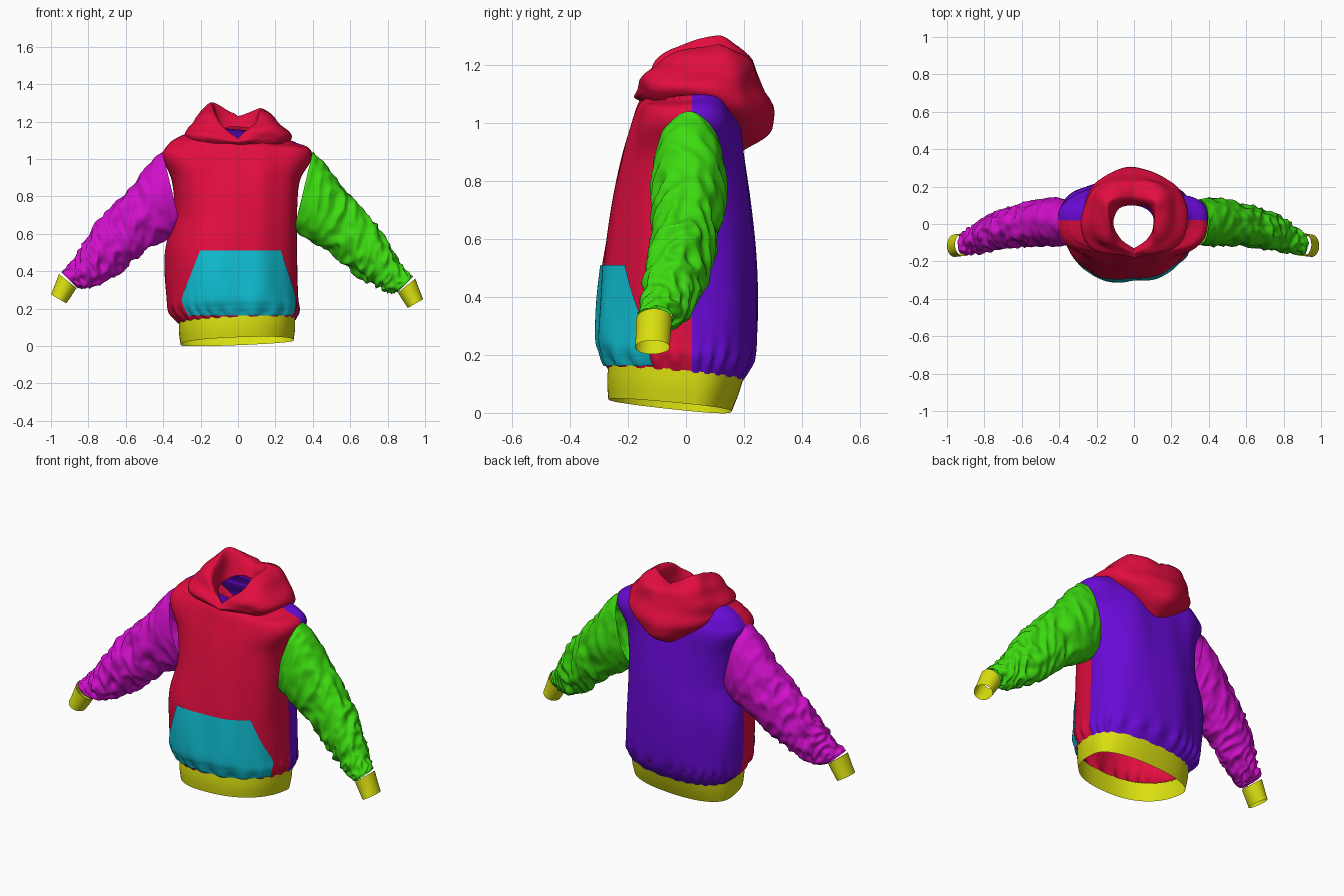
import bpy
import bmesh
from math import sin, cos, pi, exp, copysign
from mathutils import Vector, noise
from mathutils.bvhtree import BVHTree

cube = bpy.data.objects.get("Cube")
if cube:
    bpy.data.objects.remove(cube, do_unlink=True)


def material(name, *rgb):
    mat = bpy.data.materials.new(name)
    mat.use_nodes = True
    mat.diffuse_color = (*rgb, 1)
    mat.node_tree.nodes["Principled BSDF"].inputs["Base Color"].default_value = (*rgb, 1)
    return mat


red = material("crimson", .76, .004, .05)
purple = material("violet", .14, .003, .67)
green = material("green", .045, .7, .005)
magenta = material("magenta", .64, .005, .6)
cyan = material("cyan", .005, .53, .66)
yellow = material("yellow", .7, .74, .005)


def smooth(rows, count):
    """Catmull-Rom interpolation of rows of numbers."""
    result, last = [], len(rows) - 1
    for i in range(count):
        t = i / (count - 1) * last
        k = min(int(t), last - 1)
        f = t - k
        near = [rows[min(max(k + j, 0), last)] for j in (-1, 0, 1, 2)]
        result.append([
            b + f / 2 * (c - a + f * (2 * a - 5 * b + 4 * c - d + f * (3 * (b - c) + d - a)))
            for a, b, c, d in zip(*near)])
    return result


def skin(name, grid, mats, wrinkle=None, rule=None, wrap=True):
    """Sheet over a grid of points, pushed in and out by wrinkle(point, along, angle)."""
    bm = bmesh.new()
    verts = [[bm.verts.new(p) for p in row] for row in grid]
    n = len(grid[0])
    for i in range(len(grid) - 1):
        for j in range(n if wrap else n - 1):
            k = (j + 1) % n
            face = bm.faces.new((verts[i][j], verts[i][k], verts[i + 1][k], verts[i + 1][j]))
            face.smooth = True
            if rule:
                face.material_index = rule(j / n)
    bmesh.ops.recalc_face_normals(bm, faces=bm.faces)
    bm.normal_update()
    if wrinkle:
        moves = [(v, v.normal * wrinkle(v.co, i / (len(grid) - 1), 2 * pi * j / n))
                 for i, row in enumerate(verts) for j, v in enumerate(row)]
        for v, move in moves:
            v.co += move
    mesh = bpy.data.meshes.new(name)
    bm.to_mesh(mesh)
    bm.free()
    for mat in mats:
        mesh.materials.append(mat)
    obj = bpy.data.objects.new(name, mesh)
    bpy.context.collection.objects.link(obj)
    return obj


# Torso rings: height, centre x, half width, front y, back y, tilt, squareness
SEAM_Y = .02


def torso_ring(z, cx, half, front, back, tilt, power, n=160):
    ring = []
    for j in range(n):
        a = 2 * pi * j / n
        c, s = [copysign(abs(w) ** power, w) for w in (cos(a), sin(a))]
        x = cx + half * c
        y = SEAM_Y + s * (back - SEAM_Y if s > 0 else SEAM_Y - front)
        ring.append(Vector((x, y, z + tilt * (y - .4 * x))))
    return ring


torso_rows = [
    (.13, -.005, .31, -.268, .195, -.1, .85),
    (.19, -.02, .345, -.292, .225, -.08, .85),
    (.27, -.03, .35, -.304, .24, -.03, .85),
    (.5, -.035, .352, -.29, .24, 0, .85),
    (.7, -.01, .33, -.258, .228, 0, .85),
    (.88, -.01, .345, -.22, .205, 0, .8),
    (1, -.01, .4, -.185, .185, 0, .7),
    (1.06, -.01, .385, -.165, .16, 0, .7),
    (1.1, -.01, .31, -.15, .14, .1, .75),
    (1.13, -.01, .2, -.14, .12, .2, .9),
    (1.13, -.015, .12, -.135, .1, .25, 1),
]


def torso_wrinkle(p, along, a):
    gather = .009 * sin(24 * a + 3 * sin(3 * a)) * exp(-abs(p.z - .18) / .045)
    fold = noise.noise(Vector((p.x * 8, p.y * 5, p.z * 1.6)))
    return gather + .014 * fold * min(1, 4 * along) * (p.z < 1.09)


torso = skin("torso", [torso_ring(*r) for r in smooth(torso_rows, 110)],
             [red, purple], torso_wrinkle, lambda turn: int(turn < .5))

# Ribbed hem
hem_rows = [(.02, -.005, .302, -.268, .157, -.1, .85),
            (.08, -.005, .31, -.272, .18, -.1, .85),
            (.135, -.005, .311, -.268, .197, -.1, .85)]
skin("waistband", [torso_ring(*r) for r in smooth(hem_rows, 8)], [yellow])

# Front pocket laid over the torso: height, right edge, left edge
tree = BVHTree.FromPolygons([v.co for v in torso.data.vertices],
                            [p.vertices[:] for p in torso.data.polygons])


def on_torso(x, z):
    spot, normal, *_ = tree.ray_cast(Vector((x, -1, z)), Vector((0, 1, 0)))
    if spot is None:
        spot, normal, *_ = tree.find_nearest(Vector((x, -.15, z)))
    return spot + normal * copysign(.006, -normal.y)


pocket_rows = smooth([(.165, -.265, .295), (.25, -.295, .305),
                      (.38, -.25, .268), (.51, -.2, .225)], 40)
skin("front_pocket", [[on_torso(l + (r - l) * j / 50, z) for j in range(51)]
                      for z, l, r in pocket_rows], [cyan], wrap=False)

# Sleeve rings: upper x, upper z, lower x, lower z, centre y, half depth
sleeve_rows = [
    (.4, 1.04, .3, .62, .01, .12),
    (.47, .97, .37, .57, .01, .13),
    (.56, .85, .48, .51, .005, .12),
    (.66, .74, .57, .43, -.01, .11),
    (.75, .63, .66, .36, -.03, .1),
    (.82, .52, .75, .31, -.055, .09),
    (.87, .43, .81, .29, -.08, .075),
    (.935, .37, .855, .29, -.105, .058),
]
cuff_rows = [(.948, .36, .855, .285, -.11, .062),
             (.97, .3, .883, .24, -.113, .06),
             (.99, .25, .908, .203, -.116, .06)]


def sleeve_wrinkle(p, along, a):
    crease = noise.noise(Vector((cos(a) * 1.3 + copysign(5, p.x), sin(a) * 1.3, along * 13)))
    fine = noise.noise(p * 22)
    return (.04 * (.25 - abs(crease)) + .01 * fine) * min(1, .25 + 1.5 * along) * min(1, 9 - 8.6 * along)


def arm_rings(rows, count, side, start, end):
    grid = []
    for i, (ux, uz, lx, lz, y, depth) in enumerate(smooth(rows, count)):
        lift = (start + (end - start) * i / (count - 1)) * (side < 0)
        mid = Vector(((ux + lx) / 2, y, (uz + lz) / 2 + lift))
        axis = Vector(((ux - lx) / 2, 0, (uz - lz) / 2))
        ring = [mid + axis * cos(2 * pi * j / 64) + Vector((0, depth * sin(2 * pi * j / 64), 0))
                for j in range(64)]
        grid.append([Vector((p.x * side, p.y, p.z)) for p in ring])
    return grid


for label, side, cloth in (("left", 1, green), ("right", -1.01, magenta)):
    skin(label + "_sleeve", arm_rings(sleeve_rows, 110, side, 0, .025), [cloth], sleeve_wrinkle)
    skin(label + "_cuff", arm_rings(cuff_rows, 8, side, .025, .025), [yellow])

# Lowered hood: stations from front to back, each running inner edge, crest, slope, rim, tuck
stations = [
    [(0, -.13, 1.09), (0, -.15, 1.11), (0, -.165, 1.105), (0, -.178, 1.09), (0, -.15, 1.07)],
    [(.07, -.08, 1.12), (.1, -.1, 1.2), (.17, -.13, 1.17), (.22, -.13, 1.12), (.2, -.1, 1.07)],
    [(.11, 0, 1.14), (.12, .03, 1.26), (.2, .03, 1.22), (.285, .03, 1.13), (.24, .03, 1.07)],
    [(.08, .08, 1.16), (.11, .12, 1.28), (.19, .18, 1.2), (.22, .2, 1.06), (.15, .15, .98)],
    [(0, .1, 1.17), (0, .15, 1.23), (0, .24, 1.2), (0, .3, .99), (0, .19, .9)],
]
mirrored = [[(-x, y, z) for x, y, z in s] for s in stations[-2::-1]]
around = smooth([sum(s, ()) for s in stations + mirrored], 121)[:-1]
columns = [smooth([s[k:k + 3] for k in range(0, 15, 3)], 40) for s in around]


def hood_point(x, y, z):
    slump = .2 * max(0, z - 1.15) * (x < 0)
    return Vector((x - slump * .8, y, z + slump))


def hood_wrinkle(p, along, a):
    return .022 * noise.noise(Vector((p.x * 6, p.y * 6, p.z * 14))) * sin(pi * along)


skin("hood", [[hood_point(*col[i]) for col in columns] for i in range(40)], [red], hood_wrinkle)
